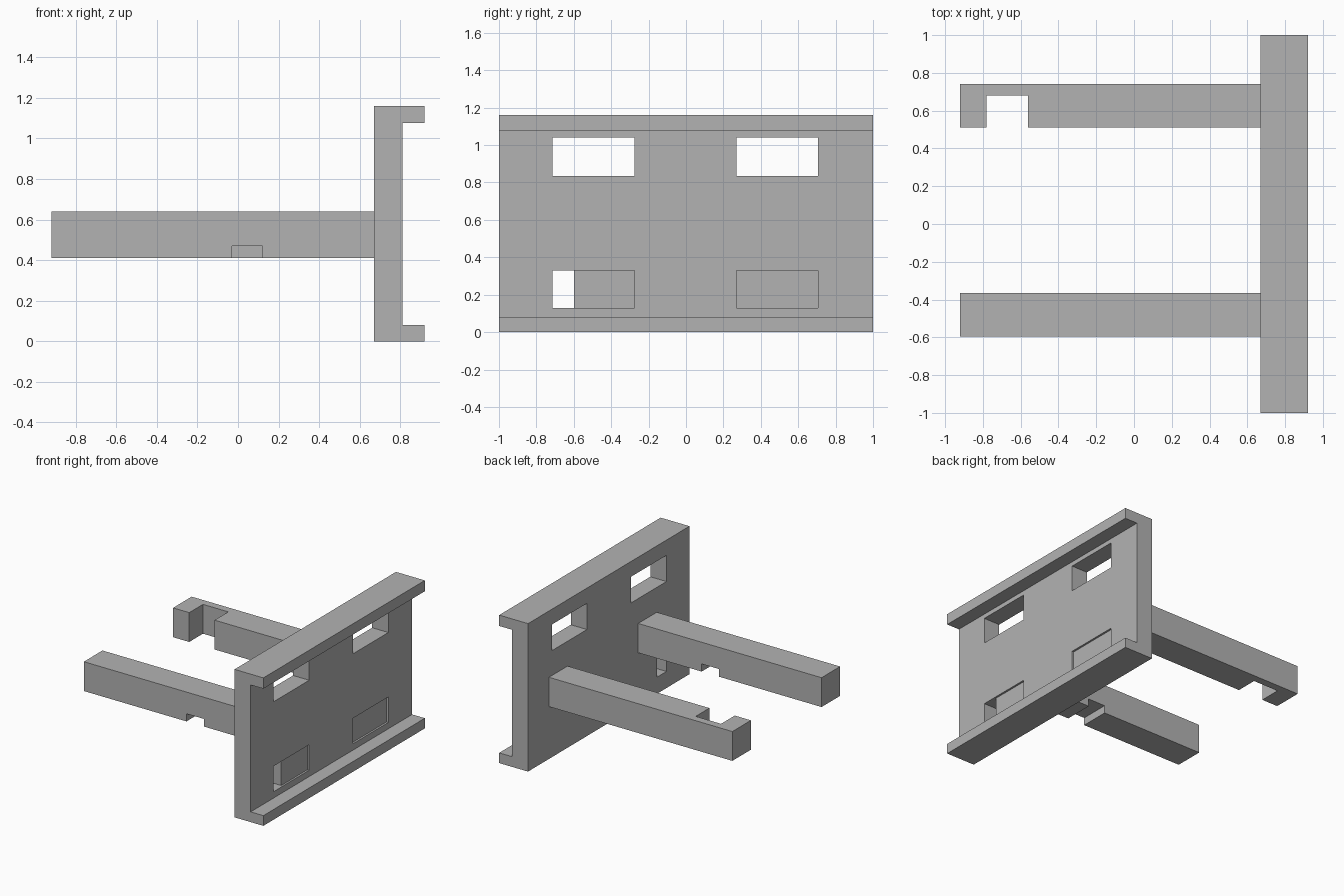
import bpy, bmesh
from mathutils import Vector

cube = bpy.data.objects.get("Cube")
if cube:
    bpy.data.objects.remove(cube, do_unlink=True)

grey = bpy.data.materials.new("plain grey")
grey.use_nodes = True
grey.diffuse_color = (0.45, 0.45, 0.45, 1)
grey.node_tree.nodes["Principled BSDF"].inputs["Base Color"].default_value = grey.diffuse_color


def prism(name, profile, axis, low, high):
    """Extrude a 2D outline along y (outline in x, z) or z (outline in x, y)."""
    bm = bmesh.new()
    place = (lambda a, b: (a, low, b)) if axis == "y" else (lambda a, b: (a, b, low))
    face = bm.faces.new([bm.verts.new(place(a, b)) for a, b in profile])
    moved = bmesh.ops.extrude_face_region(bm, geom=[face])["geom"]
    step = Vector((0, high - low, 0)) if axis == "y" else Vector((0, 0, high - low))
    bmesh.ops.translate(bm, vec=step, verts=[g for g in moved if isinstance(g, bmesh.types.BMVert)])
    bmesh.ops.recalc_face_normals(bm, faces=bm.faces)
    mesh = bpy.data.meshes.new(name)
    bm.to_mesh(mesh)
    bm.free()
    mesh.materials.append(grey)
    obj = bpy.data.objects.new(name, mesh)
    bpy.context.collection.objects.link(obj)
    return obj


def box(name, x, y, z):
    outline = [(x[0], z[0]), (x[1], z[0]), (x[1], z[1]), (x[0], z[1])]
    return prism(name, outline, "y", *y)


back, face, lip, tip = 0.67, 0.81, 0.92, -0.92
arm_z = (0.41, 0.64)

# Upright panel with a lip along its top and bottom
panel = prism("flanged_panel", [
    (back, 0), (lip, 0), (lip, 0.08), (face, 0.08),
    (face, 1.075), (lip, 1.075), (lip, 1.16), (back, 1.16)], "y", -1, 1)

# Four windows cut through the panel
windows = {"right": (-0.715, -0.275), "left": (0.27, 0.705)}
for side, y in windows.items():
    for level, z in (("lower", (0.13, 0.33)), ("upper", (0.835, 1.04))):
        cutter = box(f"{level}_{side}_window_cutter", (0.6, 0.88), y, z)
        cutter.hide_render = True
        cut = panel.modifiers.new(f"{level}_{side}_window", "BOOLEAN")
        cut.operation = "DIFFERENCE"
        cut.solver = "EXACT"
        cut.object = cutter

# Apply the cuts and remove the cutters
bpy.context.view_layer.objects.active = panel
panel.select_set(True)
for cut in list(panel.modifiers):
    cutter = cut.object
    bpy.ops.object.modifier_apply(modifier=cut.name)
    bpy.data.objects.remove(cutter, do_unlink=True)

# Slightly recessed fillers in the lower windows, one leaving a slot
box("right_window_filler", (back, face - 0.015), (-0.60, windows["right"][1]), (0.13, 0.33))
box("left_window_filler", (back, face - 0.015), windows["left"], (0.13, 0.33))

# Front arm, notched underneath
low, high = arm_z
prism("front_arm", [
    (tip, low), (-0.03, low), (-0.03, 0.47), (0.12, 0.47), (0.12, low),
    (back, low), (back, high), (tip, high)], "y", -0.595, -0.365)

# Rear arm, with a hook at its end
prism("rear_hooked_arm", [
    (tip, 0.51), (-0.78, 0.51), (-0.78, 0.68), (-0.56, 0.68), (-0.56, 0.51),
    (back, 0.51), (back, 0.74), (tip, 0.74)], "z", *arm_z)
